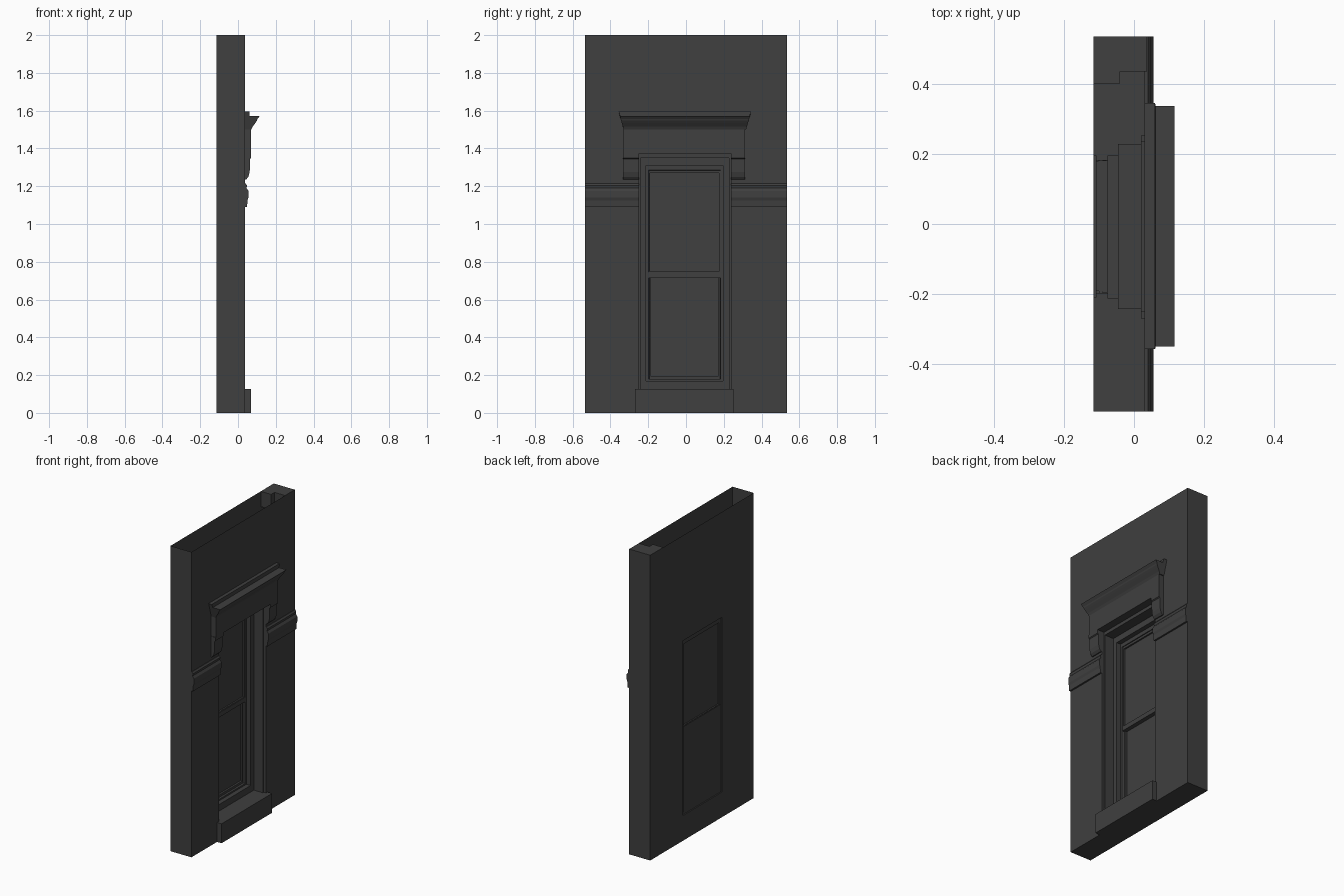
import bpy
import bmesh

cube = bpy.data.objects.get("Cube")
if cube:
    bpy.data.objects.remove(cube, do_unlink=True)

grey = bpy.data.materials.new("dark_grey_stone")
grey.use_nodes = True
COLOUR = (0.05, 0.05, 0.05, 1)
grey.diffuse_color = COLOUR
bsdf = grey.node_tree.nodes["Principled BSDF"]
bsdf.inputs["Base Color"].default_value = COLOUR
bsdf.inputs["Roughness"].default_value = 0.8


def finish(name, bm):
    bmesh.ops.recalc_face_normals(bm, faces=bm.faces)
    mesh = bpy.data.meshes.new(name)
    bm.to_mesh(mesh)
    bm.free()
    mesh.materials.append(grey)
    obj = bpy.data.objects.new(name, mesh)
    bpy.context.collection.objects.link(obj)
    return obj


def nested(name, rects, open_top=(), cap=False):
    """Join upright rectangles (x, y0, y1, z0, z1) one inside the next."""
    bm = bmesh.new()
    loops = [[bm.verts.new((x, y, z)) for y, z in
              ((y0, z0), (y1, z0), (y1, z1), (y0, z1))]
             for x, y0, y1, z0, z1 in rects]
    for n, (a, b) in enumerate(zip(loops, loops[1:])):
        for i in range(4):
            if i == 2 and n in open_top:
                continue
            j = (i + 1) % 4
            bm.faces.new((a[i], a[j], b[j], b[i]))
    if cap:
        bm.faces.new(loops[-1])
    return finish(name, bm)


def moulding(name, profile, y0, y1):
    """Run a profile of (x, z, end overhang) along y."""
    bm = bmesh.new()
    a = [bm.verts.new((x, y0 - e, z)) for x, z, e in profile]
    b = [bm.verts.new((x, y1 + e, z)) for x, z, e in profile]
    for i in range(len(a)):
        j = (i + 1) % len(a)
        bm.faces.new((a[i], a[j], b[j], b[i]))
    bm.faces.new(a)
    bm.faces.new(b)
    return finish(name, bm)


def box(name, x0, x1, y0, y1, z0, z1):
    return moulding(name, [(x0, z0, 0), (x1, z0, 0), (x1, z1, 0), (x0, z1, 0)], y0, y1)


BACK, FACE, HALF = -0.115, 0.037, 0.535
LEFT, RIGHT = -0.25, 0.237

# Hollow wall, open on top, with a stepped window reveal
nested("wall", [
    (BACK + 0.008, -0.19, 0.18, 0.18, 1.28),
    (BACK + 0.008, -0.21, 0.195, 0.165, 1.31),
    (BACK, -0.21, 0.195, 0.165, 1.31),
    (BACK, -HALF, HALF, 0, 2),
    (FACE, -HALF, HALF, 0, 2),
    (FACE, LEFT, RIGHT, 0.125, 1.372),
    (0.02, LEFT, RIGHT, 0.125, 1.372),
    (0.02, -0.242, 0.228, 0.127, 1.35),
    (-0.045, -0.242, 0.228, 0.127, 1.35),
    (-0.045, -0.212, 0.195, 0.17, 1.31),
    (-0.075, -0.212, 0.195, 0.17, 1.31),
    (-0.075, -0.198, 0.182, 0.18, 1.285),
    (BACK + 0.008, -0.19, 0.18, 0.18, 1.28)], open_top=(3,))

# Stepped filling at one end of the wall top
box("end_fill_inner", BACK, -0.04, 0.4, HALF, 1.9, 2)
box("end_fill_outer", -0.04, FACE, 0.435, HALF, 1.9, 2)

# Sashes: the upper one sits further out
box("upper_pane", -0.098, -0.09, -0.198, 0.182, 0.73, 1.285)
box("lower_pane", -0.109, -0.103, -0.198, 0.182, 0.18, 0.74)
box("meeting_rail", -0.107, -0.076, -0.198, 0.182, 0.715, 0.745)
nested("upper_sash_frame", [
    (-0.08, -0.198, 0.182, 0.74, 1.285),
    (-0.08, -0.19, 0.174, 0.748, 1.27),
    (-0.09, -0.19, 0.174, 0.748, 1.27)])
nested("lower_sash_frame", [
    (-0.09, -0.198, 0.182, 0.18, 0.72),
    (-0.09, -0.188, 0.172, 0.195, 0.715),
    (-0.103, -0.188, 0.172, 0.195, 0.715)])

# Sill block
box("sill", 0.02, 0.07, -0.27, 0.252, 0, 0.127)

# Window hood: cornice, frieze and two side drops
cornice = [(0.03, 1.5, 0), (0.07, 1.5, 0), (0.077, 1.515, 0.004), (0.092, 1.535, 0.01),
           (0.1, 1.547, 0.013), (0.103, 1.555, 0.016), (0.115, 1.572, 0.019),
           (0.062, 1.572, 0.019), (0.06, 1.595, 0.027), (0.03, 1.595, 0.027)]
moulding("hood_cornice", cornice, -0.33, 0.318)
box("hood_frieze", 0.03, 0.07, -0.33, 0.312, 1.372, 1.5)
drop = [(0.03, 1.235, 0), (0.043, 1.235, 0), (0.055, 1.25, 0), (0.062, 1.275, 0),
        (0.064, 1.345, 0), (0.07, 1.35, 0), (0.07, 1.372, 0), (0.03, 1.372, 0)]
moulding("hood_drop_right", drop, -0.333, LEFT)
moulding("hood_drop_left", drop, RIGHT, 0.312)

# String course on both sides of the window
course = [(0.03, 1.09, 0), (0.048, 1.09, 0), (0.05, 1.125, 0), (0.055, 1.14, 0),
          (0.055, 1.175, 0), (0.045, 1.19, 0), (0.048, 1.205, 0), (0.04, 1.215, 0),
          (0.03, 1.215, 0)]
moulding("string_course_right", course, -HALF, LEFT)
moulding("string_course_left", course, RIGHT, HALF)
